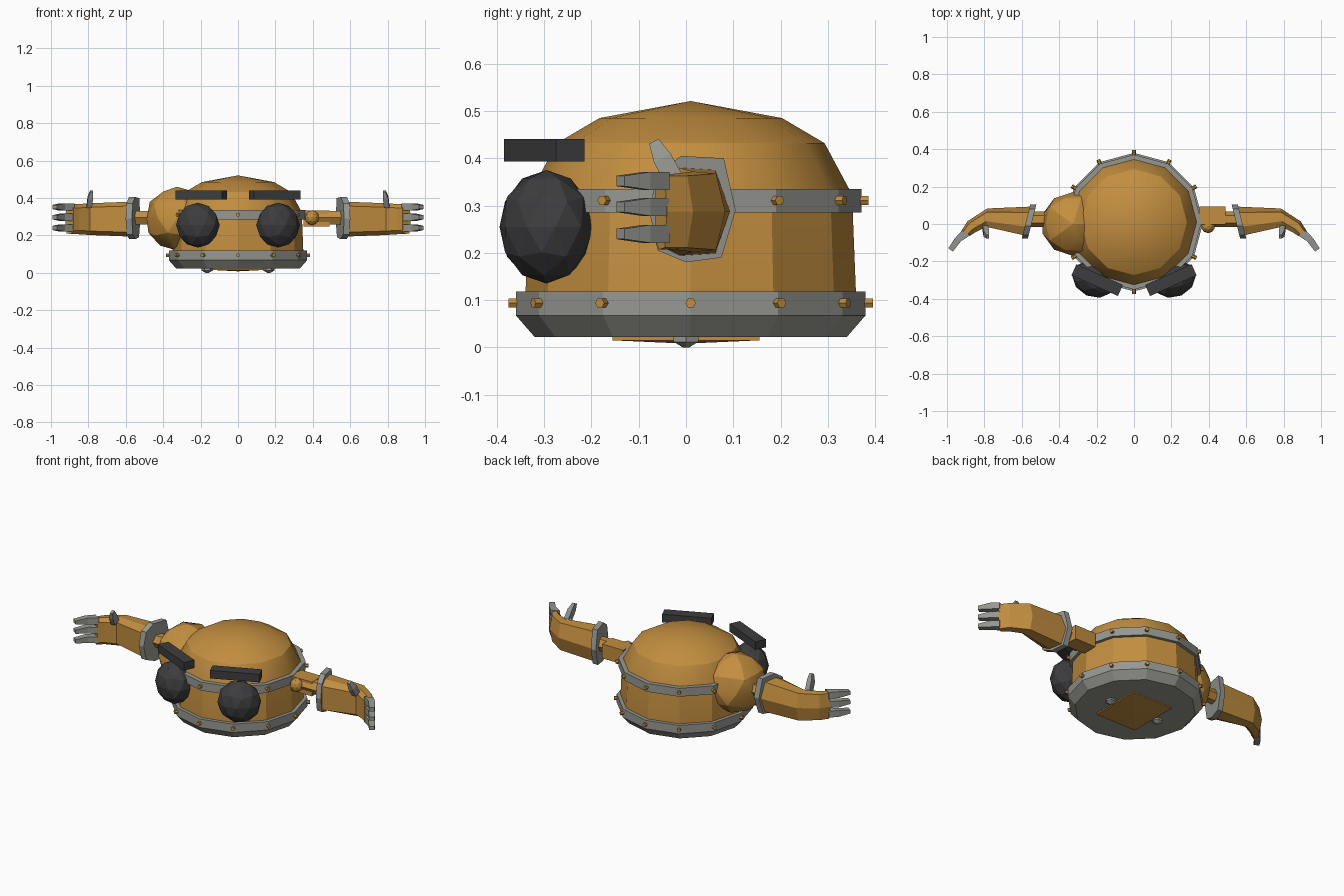
import bpy, bmesh, math
from mathutils import Vector, Matrix

if "Cube" in bpy.data.objects:
    bpy.data.objects.remove(bpy.data.objects["Cube"], do_unlink=True)


def material(name, rgb):
    m = bpy.data.materials.new(name)
    m.use_nodes = True
    m.diffuse_color = (*rgb, 1)
    bsdf = next(n for n in m.node_tree.nodes if n.type == 'BSDF_PRINCIPLED')
    bsdf.inputs["Base Color"].default_value = (*rgb, 1)
    return m


ORANGE = material("ochre_paint", (0.54, 0.27, 0.05))
GRAY = material("steel_gray", (0.31, 0.31, 0.285))
DARK = material("charcoal", (0.047, 0.047, 0.05))
CY = 0.01  # body centre in y


def finish(name, bm, mat, smooth=None):
    bmesh.ops.remove_doubles(bm, verts=bm.verts, dist=1e-5)
    bmesh.ops.recalc_face_normals(bm, faces=bm.faces)
    me = bpy.data.meshes.new(name)
    bm.to_mesh(me)
    bm.free()
    me.materials.append(mat)
    ob = bpy.data.objects.new(name, me)
    bpy.context.collection.objects.link(ob)
    if smooth:
        bpy.ops.object.select_all(action='DESELECT')
        ob.select_set(True)
        bpy.context.view_layer.objects.active = ob
        bpy.ops.object.shade_smooth_by_angle(angle=math.radians(smooth))
    return ob


def loft(name, rings, mat, smooth=None):
    """Skin a list of equal-length point rings and cap both ends."""
    bm = bmesh.new()
    vs = [[bm.verts.new(p) for p in r] for r in rings]
    n = len(vs[0])
    for a, b in zip(vs, vs[1:]):
        for i in range(n):
            j = (i + 1) % n
            bm.faces.new((a[i], a[j], b[j], b[i]))
    for r, pts in ((vs[0], rings[0]), (vs[-1], rings[-1])):
        if (Vector(pts[0]) - Vector(pts[n // 2])).length > 1e-4:
            bm.faces.new(r)
    return finish(name, bm, mat, smooth)


def lathe(name, profile, mat, n=12, cx=0, cy=CY, smooth=None):
    ring = lambda r, z: [(cx + r * math.cos(2 * math.pi * i / n),
                          cy + r * math.sin(2 * math.pi * i / n), z) for i in range(n)]
    return loft(name, [ring(r, z) for r, z in profile], mat, smooth)


def box(name, centre, size, mat, turn=0):
    bm = bmesh.new()
    m = Matrix.Translation(centre) @ Matrix.Rotation(turn, 4, 'Z') @ Matrix.Diagonal((*size, 1))
    bmesh.ops.create_cube(bm, size=1, matrix=m)
    return finish(name, bm, mat)


def ball(name, centre, radii, mat, turn=0, sub=2, smooth=None):
    bm = bmesh.new()
    m = Matrix.Translation(centre) @ Matrix.Rotation(turn, 4, 'Z') @ Matrix.Diagonal((*radii, 1))
    bmesh.ops.create_icosphere(bm, subdivisions=sub, radius=1, matrix=m)
    return finish(name, bm, mat, smooth)


# Domed body, base ring and upper band
lathe("body", [(0.35, 0.10), (0.342, 0.30), (0.335, 0.335), (0.283, 0.432),
               (0.193, 0.485), (0, 0.521)], ORANGE, smooth=29)
lathe("base_ring", [(0, 0.022), (0.33, 0.022), (0.37, 0.068), (0.37, 0.118), (0.34, 0.118)], GRAY)
lathe("upper_band", [(0.33, 0.285), (0.361, 0.285), (0.361, 0.335), (0.325, 0.335)], GRAY)

# Hexagonal rivets around both rings
bm = bmesh.new()
for radius, z in ((0.37, 0.094), (0.361, 0.311)):
    for k in range(12):
        m = (Matrix.Translation((0, CY, z)) @ Matrix.Rotation(k * math.pi / 6, 4, 'Z')
             @ Matrix.Translation((radius, 0, 0)) @ Matrix.Rotation(math.pi / 2, 4, 'Y'))
        bmesh.ops.create_cone(bm, cap_ends=True, segments=6, radius1=0.011,
                              radius2=0.011, depth=0.03, matrix=m)
finish("rivets", bm, ORANGE)

# Underside hatch, a shallow inverted pyramid, and its two fixings
hatch = lambda k, z: [(0.135 * k, 0.155 * k, z), (-0.135 * k, 0.155 * k, z),
                      (-0.135 * k, -0.155 * k, z), (0.135 * k, -0.155 * k, z)]
loft("underside_hatch", [hatch(1, 0.03), hatch(1, 0.015), hatch(0, 0.008)], ORANGE)
for s in (1, -1):
    lathe("underside_fixing", [(0.03, 0.03), (0.03, 0.012), (0.008, 0)], GRAY,
          n=6, cx=0.165 * s, cy=0)

# Eyes and brows, turned outward
for s, side in ((1, "left"), (-1, "right")):
    turn = s * math.radians(24)
    ball(side + "_eye", (0.215 * s, -0.295, 0.255), (0.12, 0.0955, 0.12), DARK, turn)
    box(side + "_brow", (0.197 * s, -0.30, 0.417), (0.272, 0.065, 0.048), DARK, turn)

# Shoulders: a large ball on the right, a block with a small joint on the left
ball("right_shoulder", (-0.327, 0, 0.29), (0.17, 0.17, 0.17), ORANGE, smooth=20)
box("left_shoulder_block", (0.42, 0.045, 0.29), (0.14, 0.095, 0.085), ORANGE)
ball("left_shoulder_joint", (0.396, -0.012, 0.295), (0.037, 0.037, 0.04), ORANGE)

# Cuff outline in y, z
CUFF = [(0.105, 0.29), (0.08, 0.40), (-0.01, 0.405), (-0.06, 0.37),
        (-0.078, 0.29), (-0.06, 0.205), (0, 0.18), (0.075, 0.19)]
# Forearm stations: outer x, y, inner x, y, half height
FOREARM = [(0.55, 0.093, 0.59, -0.06, 0.093), (0.785, 0.083, 0.79, -0.015, 0.085),
           (0.89, 0.015, 0.85, -0.045, 0.08), (0.925, -0.04, 0.88, -0.065, 0.08)]
# Forearm section: fraction from inner to outer edge, fraction of half height
SECTION = [(0, 0.75), (0.3, 1), (0.8, 0.95), (1, 0), (0.8, -0.95), (0.3, -1), (0, -0.75)]
# Finger stations: outer x, y, inner x, y, half thickness
FINGER = [(0.918, -0.035, 0.875, -0.06, 0.019), (0.957, -0.075, 0.925, -0.092, 0.019),
          (0.993, -0.13, 0.968, -0.147, 0.011)]


def build_arm(s, side):
    flip = lambda rings: [[(s * x, y, z) for x, y, z in r] for r in rings]
    # Upper arm
    hexagon = [(0.041 * math.cos(k * math.pi / 3), 0.041 * math.sin(k * math.pi / 3))
               for k in range(6)]
    loft(side + "_upper_arm", flip([[(x, 0.025 + a, 0.295 + b) for a, b in hexagon]
                                    for x in (0.41, 0.57)]), ORANGE)
    # Slanted cuff
    loft(side + "_cuff", flip([[(x - 0.25 * (y - 0.1), y, z) for y, z in CUFF]
                               for x in (0.523, 0.556)]), GRAY)
    # Curved forearm
    loft(side + "_forearm", flip([[(ix + (ox - ix) * t, iy + (oy - iy) * t, 0.287 + h * v)
                                   for t, v in SECTION]
                                  for ox, oy, ix, iy, h in FOREARM]), ORANGE)
    # Three fingers
    for z in (0.352, 0.297, 0.24):
        loft(side + "_finger", flip([[(ox, oy, z - h), (ox, oy, z + h),
                                      (ix, iy, z + h), (ix, iy, z - h)]
                                     for ox, oy, ix, iy, h in FINGER]), GRAY)
    # Thumb
    thumb = [(0.795, -0.025, 0.355, 0.018), (0.79, -0.05, 0.40, 0.018), (0.782, -0.068, 0.436, 0.010)]
    loft(side + "_thumb", flip([[(x - w * 0.8, y - w, z - w * 0.5), (x + w * 0.8, y - w, z - w * 0.5),
                                 (x + w * 0.8, y + w, z + w * 0.5), (x - w * 0.8, y + w, z + w * 0.5)]
                                for x, y, z, w in thumb]), GRAY)


build_arm(1, "left")
build_arm(-1, "right")
